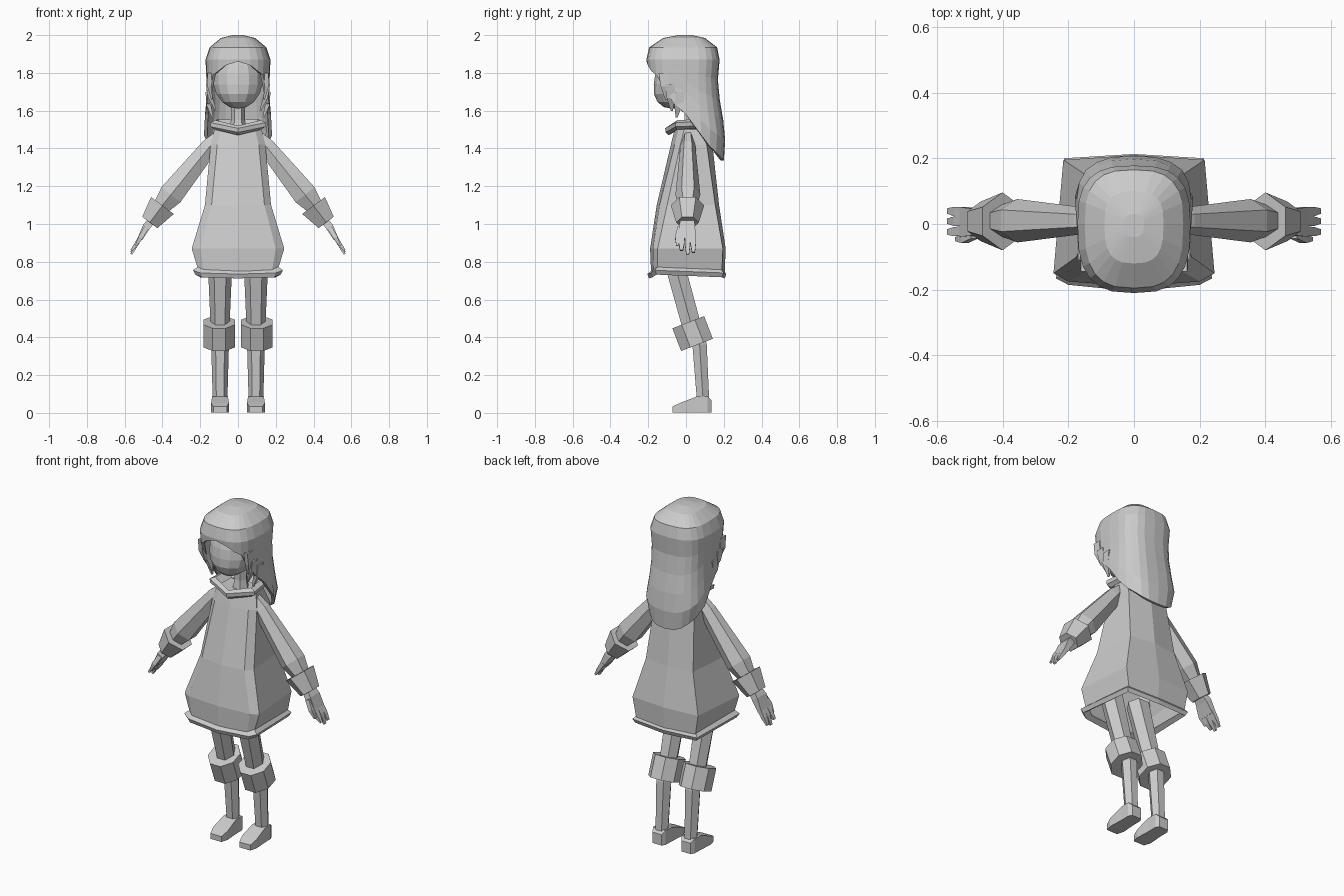
import bpy, bmesh, math
from mathutils import Vector as V

if "Cube" in bpy.data.objects:
    bpy.data.objects.remove(bpy.data.objects["Cube"])

X, Y, Z = V((1, 0, 0)), V((0, 1, 0)), V((0, 0, 1))


def make(name, bm, mirror=False, thick=0):
    bmesh.ops.recalc_face_normals(bm, faces=bm.faces)
    me = bpy.data.meshes.new(name)
    bm.to_mesh(me)
    bm.free()
    ob = bpy.data.objects.new(name, me)
    bpy.context.collection.objects.link(ob)
    if thick:
        m = ob.modifiers.new("thickness", 'SOLIDIFY')
        m.thickness = thick
        m.offset = -1
    if mirror:
        ob.modifiers.new("mirror", 'MIRROR')
    return ob


def loft(name, rings, caps=(True, True), mirror=False, loop=False, thick=0):
    bm = bmesh.new()
    vs = [[bm.verts.new(p) for p in r] for r in rings]
    n = len(vs[0])
    for a, b in list(zip(vs, vs[1:])) + ([(vs[-1], vs[0])] if loop else []):
        for i in range(n):
            j = (i + 1) % n
            bm.faces.new((a[i], a[j], b[j], b[i]))
    if caps[0]:
        bm.faces.new(vs[0])
    if caps[1]:
        bm.faces.new(vs[-1])
    return make(name, bm, mirror, thick)


def tube(name, path, radii, side, sides=6, phase=0.0, u=None):
    """Mirrored limb: radii = (half size across, half size along side axis)."""
    pts = [V(p) for p in path]
    unit = [(math.cos(2 * math.pi * i / sides + phase),
             math.sin(2 * math.pi * i / sides + phase)) for i in range(sides)]
    mu, mv = max(abs(a) for a, _ in unit), max(abs(b) for _, b in unit)
    rings = []
    for i, p in enumerate(pts):
        d = (pts[min(i + 1, len(pts) - 1)] - pts[max(i - 1, 0)]).normalized()
        w = u or d.cross(side).normalized()
        rings.append([p + w * (a / mu * radii[i][0]) + side * (b / mv * radii[i][1])
                      for a, b in unit])
    return loft(name, rings, mirror=True)


def symmetric(half):
    """Close a half outline (front centre to back centre) across x = 0."""
    return half + [(-x, y, z) for x, y, z in half[-2:0:-1]]


# Dress: z, front y, front corner, chamfer corner, back corner, back y
def dress_ring(z, yf, f, c, b, yb, lift=0):
    return symmetric([(0, yf, z), (*f, z + lift * .3), (*c, z + lift),
                      (*b, z + lift * .3), (0, yb, z)])


loft("dress", [
    dress_ring(1.50, -.06, (.09, -.04), (.125, -.01), (.11, .08), .10),
    dress_ring(1.42, -.08, (.11, -.06), (.145, -.03), (.13, .11), .14),
    dress_ring(1.10, -.155, (.14, -.14), (.175, -.10), (.155, .155), .175),
    dress_ring(.87, -.19, (.20, -.175), (.245, -.15), (.215, .195), .21),
    dress_ring(.745, -.185, (.18, -.172), (.213, -.15), (.195, .19), .205, .02),
], caps=(True, False))

# Hem trim
loft("hem_trim", [
    dress_ring(.755, -.18, (.18, -.17), (.212, -.15), (.195, .185), .20, .02),
    dress_ring(.735, -.205, (.20, -.185), (.238, -.165), (.212, .20), .213, .02),
    dress_ring(.712, -.195, (.19, -.178), (.225, -.155), (.20, .19), .205, .02),
    dress_ring(.73, -.165, (.165, -.155), (.195, -.135), (.18, .17), .185, .02),
], caps=(False, False), loop=True)


# Collar: a folded band, low in front and high at the sides
def collar_ring(s, dz):
    return symmetric([(0, -.108 * s, 1.495 + dz), (.145 * s, -.055 * s, 1.525 + dz),
                      (.13 * s, .085 * s, 1.53 + dz), (0, .12 * s, 1.525 + dz)])


loft("collar", [collar_ring(.85, -.025), collar_ring(1.0, -.01), collar_ring(1.02, .012),
                collar_ring(.82, .025), collar_ring(.6, -.01)],
     caps=(False, False), loop=True)

# Neck
loft("neck", [[(r * math.cos(a * math.pi / 3), .025 + r * math.sin(a * math.pi / 3), z)
               for a in range(6)] for z, r in ((1.48, .05), (1.55, .037), (1.7, .037))])

# Head, with the chin pushed forward
bm = bmesh.new()
bmesh.ops.create_uvsphere(bm, u_segments=14, v_segments=9, radius=1)
for v in bm.verts:
    drop = max(0, -v.co.z)
    v.co = V((v.co.x * .135, -.03 + v.co.y * .135 - drop * .045, 1.765 + v.co.z * .155))
make("head", bm)

# Hair: half width, front and back depth by height
PROFILE = [(2.0, .03, .04, .03), (1.985, .09, .12, .10), (1.935, .15, .195, .165),
           (1.87, .172, .21, .178), (1.78, .168, .20, .168), (1.70, .165, .185, .172),
           (1.60, .172, .165, .188), (1.48, .187, .15, .21), (1.33, .15, .12, .20)]
BOTTOM = [1.86, 1.84, 1.81, 1.79, 1.72, 1.64, 1.58, 1.47, 1.41, 1.38, 1.355, 1.34, 1.335]


def hair_point(k, z):
    for a, b in zip(PROFILE, PROFILE[1:]):
        if b[0] <= z <= a[0]:
            t = (a[0] - z) / (a[0] - b[0])
            w, f, r = (p + (q - p) * t for p, q in zip(a[1:], b[1:]))
            break
    ang = math.pi * k / 12
    c = math.cos(ang)
    depth = abs(c) ** .7
    return (w * max(0, math.sin(ang)) ** .7 if 0 < k < 12 else 0,
            -f * depth if c > 0 else r * depth, z)


rows = [symmetric([hair_point(k, p[0]) for k in range(13)]) for p in PROFILE[:4]]
for i in range(1, 6):
    rows.append(symmetric([hair_point(k, 1.87 + (BOTTOM[k] - 1.87) * i / 5)
                           for k in range(13)]))
loft("hair", rows, caps=(True, False), thick=.018)

# Loose strands beside the face
for i, (top, tip) in enumerate([((.15, -.12, 1.80), (.138, -.105, 1.66)),
                                ((.158, -.085, 1.74), (.118, -.075, 1.60)),
                                ((.16, -.03, 1.70), (.135, -.05, 1.565))]):
    mid = V(top).lerp(V(tip), .5) + X * .008
    tube(f"side_strand_{i + 1}", [top, mid, tip], [(.012, .025), (.012, .022), (.004, .005)],
         Y, 4, math.pi / 4)

# Sleeves and flared cuffs
tube("sleeve", [(.10, .01, 1.46), (.15, .01, 1.41), (.355, .01, 1.155), (.42, .01, 1.075)],
     [(.035, .03), (.045, .04), (.064, .066), (.04, .042)], Y, 6, math.pi / 6)
tube("cuff", [(.40, .008, 1.098), (.467, .008, 1.008)], [(.075, .088), (.05, .06)], Y, 6,
     math.pi / 6)

# Hands: palm, three fingers and a thumb
tube("palm", [(.44, .008, 1.04), (.485, .006, .985), (.52, .006, .92)],
     [(.02, .027), (.02, .042), (.013, .045)], Y, 4, math.pi / 4)
for i, (y, z) in enumerate([(-.022, .86), (.008, .84), (.036, .85)]):
    tube(f"finger_{i + 1}", [(.513, y, .935), (.54, y * 1.05, .89), (.565, y * 1.1, z)],
         [(.012, .015), (.011, .014), (.005, .008)], Y, 4, math.pi / 4)
tube("thumb", [(.485, -.03, .98), (.515, -.045, .93), (.54, -.046, .885)],
     [(.013, .014), (.012, .013), (.005, .006)], Y, 4, math.pi / 4)

# Legs, knee bands and feet
tube("leg", [(.095, -.08, .86), (.095, .03, .46), (.095, .072, .36), (.095, .092, .04)],
     [(.052, .068), (.05, .05), (.038, .047), (.032, .038)], X, 6, math.pi / 6)
tube("knee_band", [(.1, .012, .48), (.1, .058, .36)], [(.09, .083), (.09, .083)], X, 8,
     math.pi / 8)
tube("foot", [(.095, .135, .035), (.095, .115, .045), (.095, .055, .044), (.095, -.03, .027),
              (.095, -.072, .018)],
     [(.032, .03), (.042, .042), (.042, .042), (.026, .047), (.016, .036)], X, 4, math.pi / 4,
     u=Z)
